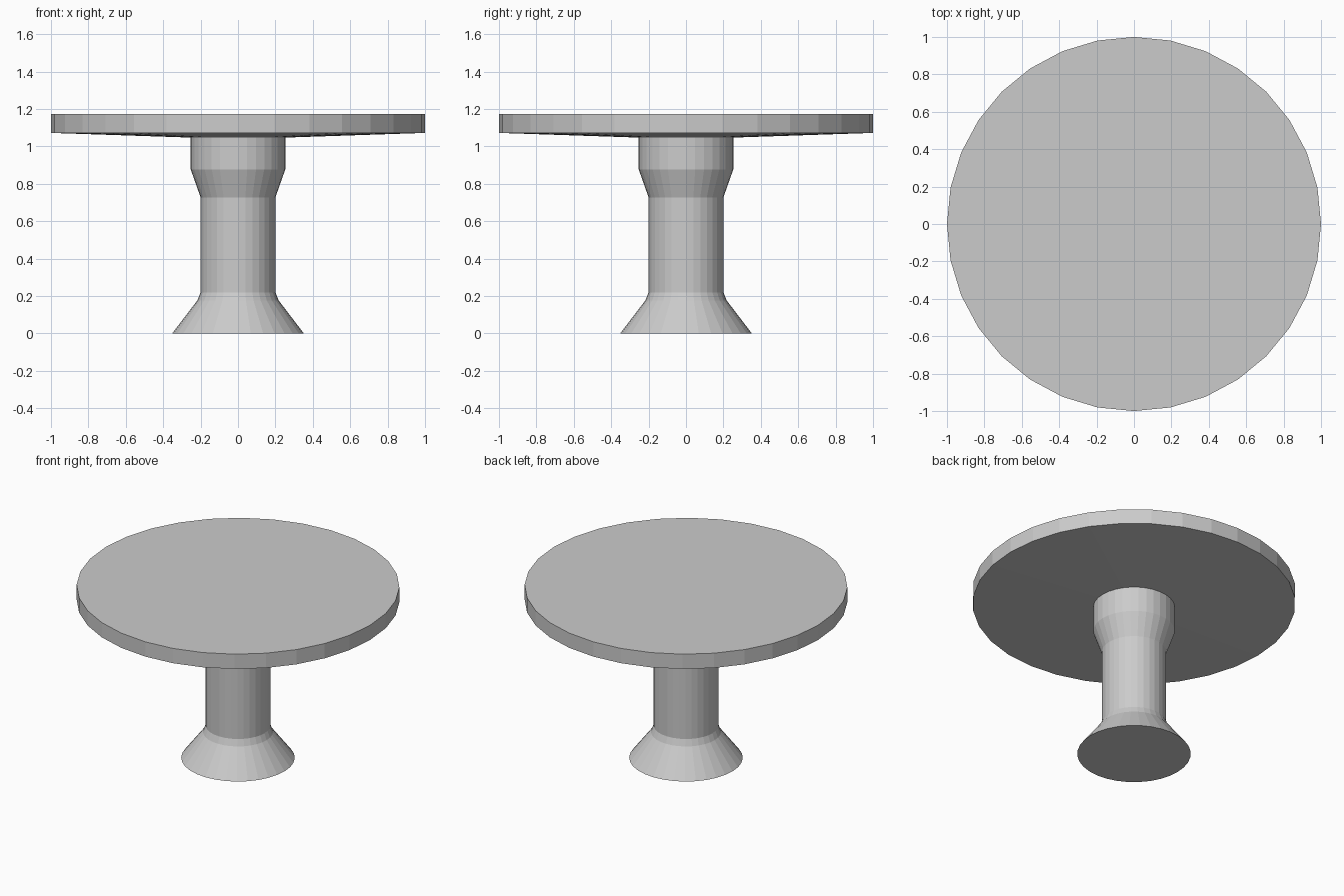
import bpy
import bmesh
from math import cos, sin, tau

if "Cube" in bpy.data.objects:
    bpy.data.objects.remove(bpy.data.objects["Cube"])

SIDES = 32


def lathe(name, profile, cap_bottom=False, cap_top=False):
    """Revolve (radius, height) points around z, listed bottom/inside first."""
    bm = bmesh.new()
    rings = [[bm.verts.new((r * cos(tau * i / SIDES), r * sin(tau * i / SIDES), z))
              for i in range(SIDES)] for r, z in profile]
    for low, high in zip(rings, rings[1:]):
        for i in range(SIDES):
            j = (i + 1) % SIDES
            bm.faces.new((low[i], low[j], high[j], high[i]))
    if cap_bottom:
        bm.faces.new(rings[0][::-1])
    if cap_top:
        bm.faces.new(rings[-1])
    mesh = bpy.data.meshes.new(name)
    bm.to_mesh(mesh)
    bm.free()
    obj = bpy.data.objects.new(name, mesh)
    bpy.context.collection.objects.link(obj)
    return obj


# Flared foot, straight column and wider collar
lathe("pedestal", [(0.352, 0), (0.217, 0.177), (0.2, 0.22), (0.2, 0.727),
                   (0.253, 0.877), (0.253, 1.047)], cap_bottom=True)

# Round top with a slightly sloping underside
lathe("table_top", [(0.253, 1.047), (1, 1.072), (1, 1.173)], cap_top=True)
